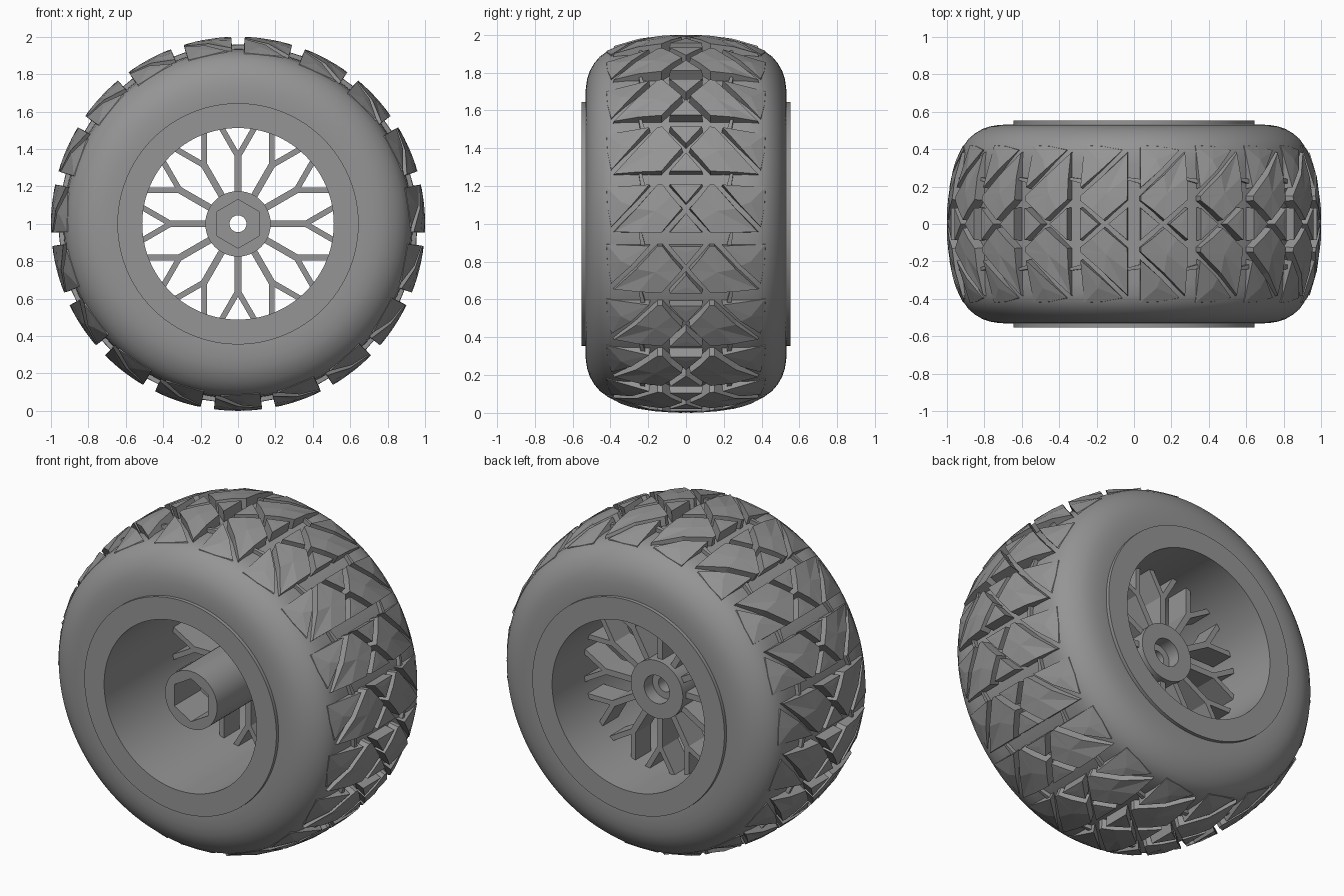
import bpy, bmesh, math

if "Cube" in bpy.data.objects:
    bpy.data.objects.remove(bpy.data.objects["Cube"])

COUNT = 19                       # tread pattern repeats
STEP = 2 * math.pi / COUNT

grey = bpy.data.materials.new("mid_grey")
grey.use_nodes = True
grey.diffuse_color = (0.3, 0.3, 0.3, 1)
grey.node_tree.nodes["Principled BSDF"].inputs["Base Color"].default_value = (0.3, 0.3, 0.3, 1)


def finish(name, bm, smooth=None):
    bmesh.ops.recalc_face_normals(bm, faces=bm.faces)
    mesh = bpy.data.meshes.new(name)
    bm.to_mesh(mesh)
    bm.free()
    mesh.materials.append(grey)
    obj = bpy.data.objects.new(name, mesh)
    bpy.context.collection.objects.link(obj)
    if smooth:
        bpy.ops.object.select_all(action='DESELECT')
        obj.select_set(True)
        bpy.context.view_layer.objects.active = obj
        bpy.ops.object.shade_smooth_by_angle(angle=math.radians(smooth))
    return obj


def polar(r, a, y):
    """Point at radius r, angle a clockwise from the top, around the axle."""
    return (r * math.sin(a), y, 1 + r * math.cos(a))


def hexagon(r, a):
    side = math.pi / 3
    return r * math.cos(side / 2) / math.cos(a % side - side / 2)


def lathe(name, profile, segments, smooth):
    """Revolve a closed (radius, y, is_hex) profile around the axle."""
    bm = bmesh.new()
    rings = []
    for i in range(segments):
        a = 2 * math.pi * i / segments
        rings.append([bm.verts.new(polar(hexagon(r, a + 1e-6) if is_hex else r, a, y))
                      for r, y, is_hex in profile])
    n = len(profile)
    for i in range(segments):
        p, q = rings[i], rings[(i + 1) % segments]
        for j in range(n):
            k = (j + 1) % n
            bm.faces.new((p[j], p[k], q[k], q[j]))
    return finish(name, bm, smooth)


def interpolate(table, y):
    y = abs(y)
    for (y0, r0), (y1, r1) in zip(table, table[1:]):
        if y <= y1:
            return r0 + (r1 - r0) * (y - y0) / (y1 - y0)
    return table[-1][1]


# Tyre carcass: half cross-section as (y, radius), mirrored
CARCASS = [(0, .935), (.2, .935), (.32, .932), (.38, .925), (.42, .91), (.455, .885),
           (.485, .85), (.508, .81), (.522, .77), (.53, .72), (.532, .66), (.53, .62)]
CROWN = [(0, 1.0), (.08, 1.0), (.2, .988), (.3, .97), (.38, .945), (.43, .915)]
half = [(r, y, False) for y, r in CARCASS]
lathe("tyre_carcass", [(r, -y, h) for r, y, h in reversed(half[1:])] + half, 114, 40)

# Rim barrel with flat flanges proud of the sidewalls
lathe("rim", [(r, y, False) for r, y in
              [(.512, -.553), (.645, -.553), (.645, .553), (.512, .553)]], 96, 40)

# Hub with a hexagonal socket in front and a round recess behind
lathe("hub", [(.175, -.45, False), (.175, .28, False), (.085, .28, False), (.085, .2, False),
              (.045, .2, False), (.045, -.2, False), (.13, -.2, True), (.13, -.45, True)], 48, 30)


# Forked spokes
def strut(bm, start, end, width, y0, y1):
    dx, dz = end[0] - start[0], end[1] - start[1]
    length = math.hypot(dx, dz)
    nx, nz = -dz / length * width / 2, dx / length * width / 2
    outline = [(start[0] + nx, start[1] + nz), (end[0] + nx, end[1] + nz),
               (end[0] - nx, end[1] - nz), (start[0] - nx, start[1] - nz)]
    front = [bm.verts.new((x, y0, 1 + z)) for x, z in outline]
    back = [bm.verts.new((x, y1, 1 + z)) for x, z in outline]
    bm.faces.new(front)
    bm.faces.new(back)
    for i in range(4):
        j = (i + 1) % 4
        bm.faces.new((front[i], front[j], back[j], back[i]))


bm = bmesh.new()
for i in range(12):
    a = math.radians(30 * i)
    fork = (.36 * math.sin(a), .36 * math.cos(a))
    strut(bm, (.15 * math.sin(a), .15 * math.cos(a)), fork, .036, .1, .25)
    for turn in (-1, 1):
        b = a + turn * math.radians(30)
        tip = (fork[0] + .18 * math.sin(b), fork[1] + .18 * math.cos(b))
        strut(bm, fork, tip, .03, .1, .25)
finish("spokes", bm)


# Tread lugs: outlines of (step fraction, y, height fraction), tapered sides
def lug(bm, outline, index, flip, peak=1.0):
    n = len(outline)
    ct = sum(p[0] for p in outline) / n
    cy = sum(p[1] for p in outline) / n
    top, base = [], []
    for t, y, h in outline:
        low, high = interpolate(CARCASS, y), interpolate(CROWN, y)
        top.append(bm.verts.new(polar(low + (high - low) * h, (index + t) * STEP, y * flip)))
        wt, wy = ct + (t - ct) * 1.04, cy + (y - cy) * 1.06
        base.append(bm.verts.new(polar(interpolate(CARCASS, wy) - .02,
                                       (index + wt) * STEP, wy * flip)))
    low, high = interpolate(CARCASS, cy), interpolate(CROWN, cy)
    centre = bm.verts.new(polar(low + (high - low) * peak, (index + ct) * STEP, cy * flip))
    bm.faces.new(base)
    for i in range(n):
        j = (i + 1) % n
        bm.faces.new((top[i], top[j], centre))
        bm.faces.new((base[i], base[j], top[j], top[i]))


CENTRE_LUGS = [
    [(.11, -.085, 1), (.11, .085, 1), (.42, 0, 1)],
    [(.58, 0, 1), (.89, .085, 1), (.89, -.085, 1)],
]
ARROW_LUG = [(.11, .125, 1), (.3, .078, 1), (.5, .022, 1), (.7, .078, 1), (.89, .13, 1),
             (.89, .25, 1), (.89, .38, .8), (.5, .262, 1), (.11, .15, 1)]
SHOULDER_LUG = [(.11, .195, 1), (.45, .29, .95), (.8, .395, .5), (.45, .415, .2), (.11, .42, .5)]
TAB = [(-.12, .235, .5), (.12, .215, .5), (.12, .24, .5), (-.12, .25, .5)]

bm = bmesh.new()
for i in range(COUNT):
    for outline in CENTRE_LUGS:
        lug(bm, outline, i, 1)
finish("centre_lugs", bm)

for name, outline, peak in (("arrow_lugs", ARROW_LUG, 1.0),
                            ("shoulder_lugs", SHOULDER_LUG, .85),
                            ("groove_tabs", TAB, .5)):
    bm = bmesh.new()
    for i in range(COUNT):
        for flip in (-1, 1):
            lug(bm, outline, i, flip, peak)
    finish(name, bm)
